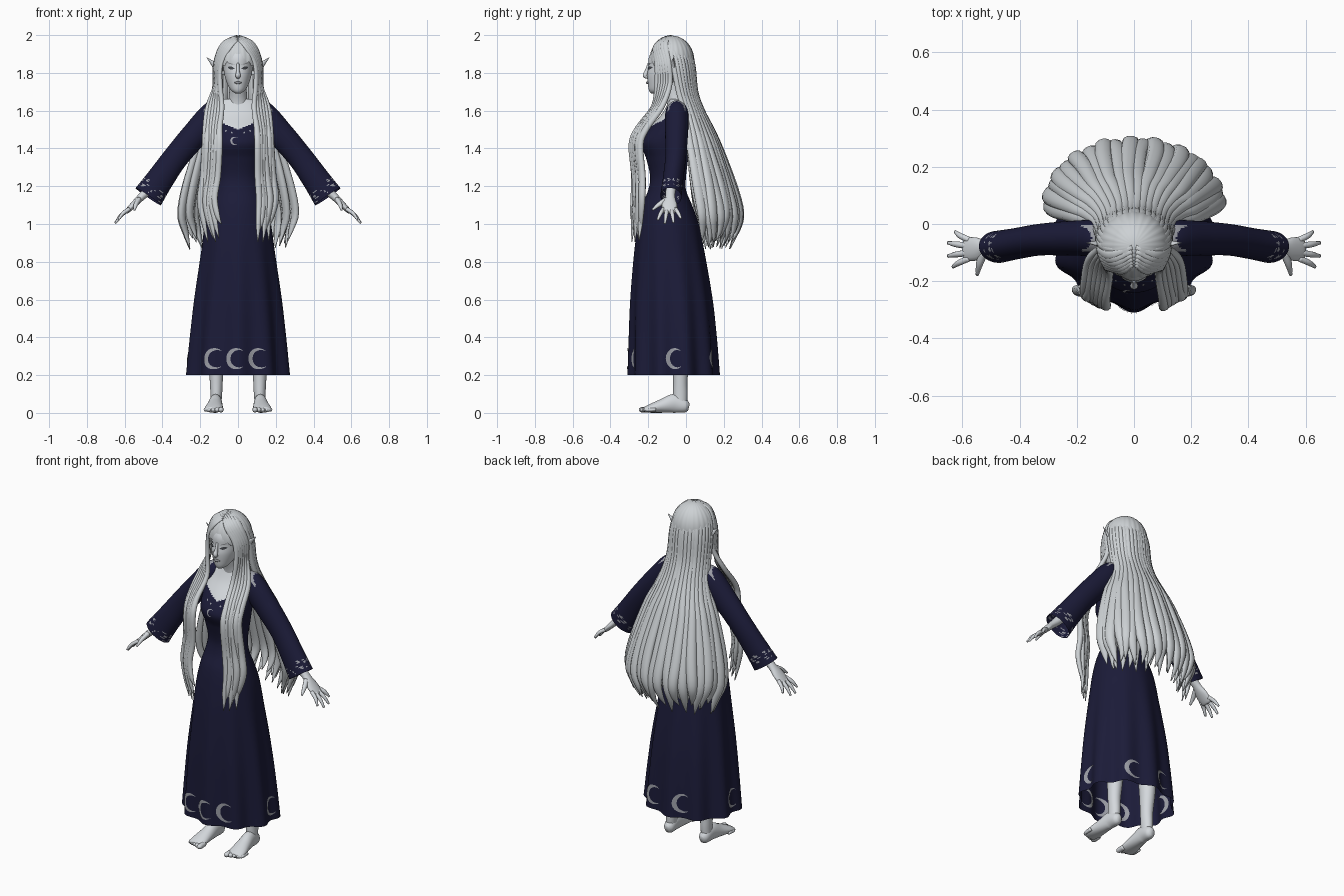
import bpy, bmesh, math, random
from mathutils import Vector

if "Cube" in bpy.data.objects:
    bpy.data.objects.remove(bpy.data.objects["Cube"])
random.seed(4)
sin, cos, pi = math.sin, math.cos, math.pi

def material(name, r, g, b):
    m = bpy.data.materials.new(name)
    m.diffuse_color = (r, g, b, 1)
    m.use_nodes = True
    m.node_tree.nodes["Principled BSDF"].inputs["Base Color"].default_value = m.diffuse_color
    return m

SKIN = material("pale_skin", .66, .69, .72)
HAIR = material("silver_hair", .61, .64, .66)
NAVY = material("navy_cloth", .011, .011, .04)
MOON = material("grey_embroidery", .33, .34, .38)
DARK = material("dark_eye", .06, .065, .075)
LIP = material("grey_lip", .3, .31, .33)

def interp(rows, k):
    """Smooth interpolation of rows (key, values...) sorted by key."""
    i = max(0, min(len(rows) - 2, sum(r[0] <= k for r in rows) - 1))
    a, b = rows[i], rows[i + 1]
    p, n = rows[max(i - 1, 0)], rows[min(i + 2, len(rows) - 1)]
    h = b[0] - a[0]
    t = max(0, min(1, (k - a[0]) / h))
    out = []
    for c in range(1, len(a)):
        ma = (b[c] - p[c]) / (b[0] - p[0]) * h
        mb = (n[c] - a[c]) / (n[0] - a[0]) * h
        out.append((2*t**3 - 3*t*t + 1) * a[c] + (t**3 - 2*t*t + t) * ma
                   + (3*t*t - 2*t**3) * b[c] + (t**3 - t*t) * mb)
    return out

def loft(name, rings, mats, caps=(True, True), closed=True, drop=None, rule=None):
    """Skin a list of point rings; drop removes faces, rule picks a material."""
    bm = bmesh.new()
    vs = [[bm.verts.new(p) for p in r] for r in rings]
    n = len(rings[0])
    for i in range(len(rings) - 1):
        for j in range(n if closed else n - 1):
            k = (j + 1) % n
            bm.faces.new((vs[i][j], vs[i][k], vs[i + 1][k], vs[i + 1][j]))
    for end, cap in ((0, caps[0]), (-1, caps[1])):
        if cap and closed:
            bm.faces.new(vs[end])
    bmesh.ops.recalc_face_normals(bm, faces=bm.faces)
    if drop:
        gone = [f for f in bm.faces if drop(f.calc_center_median())]
        bmesh.ops.delete(bm, geom=gone, context='FACES')
    for f in bm.faces:
        f.smooth = True
        if rule:
            f.material_index = rule(f.calc_center_median(), f.normal)
    me = bpy.data.meshes.new(name)
    bm.to_mesh(me)
    bm.free()
    for m in mats:
        me.materials.append(m)
    ob = bpy.data.objects.new(name, me)
    bpy.context.collection.objects.link(ob)
    return ob

def sweep(name, pts, mats, hint, sides=10, steps=5, s=1, **kw):
    """Tube along (x, y, z, half width, half depth); hint gives the depth direction."""
    rows = [(i, *p) for i, p in enumerate(pts)]
    n = (len(pts) - 1) * steps
    path = [interp(rows, i / steps) for i in range(n + 1)]
    rings = []
    for i, p in enumerate(path):
        c = Vector(p[:3])
        tan = (Vector(path[min(i + 1, n)][:3]) - Vector(path[max(i - 1, 0)][:3])).normalized()
        side = tan.cross(Vector(hint(c) if callable(hint) else hint)).normalized()
        up = side.cross(tan)
        ring = [c + side * cos(2*pi*j/sides) * p[3] + up * sin(2*pi*j/sides) * p[4] for j in range(sides)]
        rings.append([(v.x * s, v.y, v.z) for v in ring])
    return loft(name, rings, mats, **kw)

# Rings as (height, centre y, half width, half depth)
GOWN = [(.2, -.065, .272, .232), (.4, -.07, .255, .224), (.6, -.077, .234, .212), (.85, -.088, .198, .184),
        (1.0, -.093, .175, .16), (1.1, -.1, .15, .132), (1.18, -.1, .125, .1), (1.25, -.095, .115, .095),
        (1.35, -.1, .13, .112), (1.43, -.11, .145, .13), (1.5, -.09, .15, .11), (1.58, -.055, .15, .075),
        (1.63, -.045, .125, .055), (1.665, -.045, .075, .042)]
HEAD = [(1.692, -.165, .015, .02), (1.705, -.155, .035, .04), (1.74, -.13, .056, .072), (1.79, -.11, .072, .096),
        (1.83, -.1, .077, .1), (1.88, -.095, .078, .102), (1.92, -.09, .065, .085), (1.96, -.08, .04, .05)]

def surface(table, a, z, lift=0):
    cy, rx, ry = interp(table, z)
    if table is GOWN and z < 1.05:          # skirt folds deepen toward the hem
        k = 1 + .055 * ((1.05 - z) / .85) * cos(10 * a)
        rx, ry = rx * k, ry * k
    return ((rx + lift) * sin(a), cy - (ry + lift) * cos(a), z)

def plate(name, table, a0, rad, z0, pairs, mat, lift=.004):
    """Thin strip of (u, v) pairs laid on a lofted surface."""
    rows = []
    for p, q in pairs:
        rows.append([surface(table, a0 + (p[0]*(1-t) + q[0]*t) / rad, z0 + p[1]*(1-t) + q[1]*t, lift)
                     for t in (0, .5, 1)])
    loft(name, rows, [mat], closed=False)

def crescent(R):
    out = []
    for i in range(25):
        a = math.radians(45 + 270 * i / 24)
        r = R * (1 - .46 * sin(pi * i / 24))
        out.append(((R * cos(a), R * sin(a)), (r * cos(a), r * sin(a))))
    return out

def lens(w, h, x=0, tilt=0):
    return [((x + w*t, tilt*t + h*cos(pi*t/2)), (x + w*t, tilt*t - h*cos(pi*t/2)))
            for t in [i / 5 - 1 for i in range(11)]]

# Gown, with a V neckline showing the chest
zs = [.2 + i * .0125 for i in range(88)] + [1.3 + i * .00625 for i in range(59)]
loft("gown", [[surface(GOWN, 2*pi*j/120, z) for j in range(120)] for z in zs], [NAVY, SKIN], caps=(False, True),
     rule=lambda c, n: int(c.z > 1.5 + .4 * abs(c.x) and abs(c.x) < .125 and c.y < 0))
for deg in (-28, -2, 24, 92, 154, 197, 270):
    for lift in (.004, -.004):              # the stitching shows on the inside too
        plate("hem_moon", GOWN, math.radians(deg), .27, .287, crescent(.056), MOON, lift)
plate("chest_moon", GOWN, -.12, .14, 1.44, crescent(.022), MOON)
for x in (-.06, -.03, .03, .06):
    plate("neck_bead", GOWN, 0, .14, 1.475 + .3 * abs(x), lens(.005, .005, x), MOON)

# Head, neck and face
loft("head", [[surface(HEAD, 2*pi*j/40, 1.692 + i*.268/30) for j in range(40)] for i in range(31)], [SKIN])
sweep("neck", [(0, -.045, 1.6, .065, .05), (0, -.06, 1.67, .048, .045), (0, -.09, 1.76, .046, .046)],
      [SKIN], (0, -1, 0), sides=24)
sweep("nose", [(0, -.195, 1.85, .007, .008), (0, -.207, 1.81, .009, .011), (0, -.216, 1.786, .014, .013),
               (0, -.2, 1.773, .008, .006)], [SKIN], (0, -1, 0), sides=12)
sweep("mouth", [(-.02, -.196, 1.748, .002, .003), (0, -.206, 1.748, .008, .006), (.02, -.196, 1.748, .002, .003)],
      [LIP], (0, -1, 0))
for s in (1, -1):
    plate("eye", HEAD, 0, .07, 1.826, lens(.019, .008, s * .034, s * .003), DARK)
    plate("brow", HEAD, 0, .07, 1.849, lens(.021, .003, s * .035, s * .006), LIP)
    sweep("ear", [(.09, -.08, 1.805, .01, .008), (.115, -.07, 1.83, .018, .009), (.138, -.068, 1.855, .012, .006),
                  (.166, -.066, 1.882, .001, .001)], [SKIN], (.6, -.8, 0), s=s)

# Sleeves, flared and open, with stitched cuffs and shoulder crescents
def sleeve_rule(c, n):
    x = abs(c.x)
    d, e = math.hypot(x - .165, c.y + .05), math.hypot(x - .19, c.y + .05)
    if n.z > .2 and c.z > 1.55 and d < .048 and e > .042:
        return 1
    near = x * .64 - c.z * .77
    return int(-.65 < near < -.595 and sin(c.y * 260) + sin(near * 420) + sin(c.z * 210) > 1.0)

ARM = (.77, 0, .64)
for s in (1, -1):
    sweep("sleeve", [(.09, -.045, 1.59, .045, .05), (.128, -.048, 1.58, .062, .072), (.23, -.05, 1.47, .06, .07),
                     (.33, -.055, 1.352, .055, .067), (.408, -.068, 1.243, .054, .072), (.475, -.08, 1.145, .056, .081)],
          [NAVY, MOON], ARM, sides=64, steps=22, s=s, caps=(True, False), rule=sleeve_rule)
    # Arm and hand
    sweep("forearm_palm", [(.36, -.06, 1.31, .035, .035), (.47, -.08, 1.185, .027, .025),
                           (.515, -.083, 1.14, .026, .02), (.55, -.087, 1.105, .04, .017),
                           (.585, -.088, 1.07, .04, .013), (.595, -.088, 1.06, .03, .008)],
          [SKIN], ARM, sides=16, s=s)
    for y0, tip in ((-.12, (.633, -.15, 1.022)), (-.1, (.65, -.112, 1.003)),
                    (-.077, (.65, -.066, 1.007)), (-.056, (.625, -.027, 1.03))):
        root = (.575, y0, 1.08)
        mid = [(a + b) / 2 + d for a, b, d in zip(root, tip, (.006, 0, .004))]
        sweep("finger", [(*root, .011, .011), (*mid, .0105, .01), (*tip, .006, .005)], [SKIN], ARM, s=s)
    sweep("thumb", [(.525, -.1, 1.13, .016, .014), (.54, -.14, 1.105, .013, .012), (.548, -.178, 1.075, .006, .005)],
          [SKIN], ARM, s=s)

# Legs and bare feet
for s in (1, -1):
    sweep("leg", [(.115, -.04, .55, .055, .06), (.115, -.025, .33, .045, .05), (.115, -.03, .18, .035, .038),
                  (.115, -.03, .1, .031, .038), (.117, -.03, .04, .028, .035)], [SKIN], (0, 1, 0), sides=20, s=s)
    sweep("foot", [(.115, .015, .03, .015, .02), (.116, -.005, .035, .03, .035), (.118, -.06, .05, .034, .05),
                   (.122, -.12, .038, .041, .038), (.128, -.185, .024, .049, .024), (.13, -.222, .016, .044, .014)],
          [SKIN], (0, 0, 1), sides=20, s=s)
    for i in range(5):
        x, y, r = .09 + i * .0205, -.236 + .008 * i, .0145 - .0013 * i
        sweep("toe", [(x, y + .045, .018, r, r), (x, y, .016, r, r), (x, y - .012, .012, r*.4, r*.4)],
              [SKIN], (0, 0, 1), sides=8, s=s)

# Hair cap with combed grooves, opened over the face
CAP, CAP_R = Vector((0, -.075, 1.862)), Vector((.122, .118, .135))
cap = []
for i in range(33):
    th = .03 + 2.1 * i / 32
    row = []
    for j in range(96):
        a = 2*pi*j/96
        r = sin(th) * (1 + .012 * cos(24 * a))
        row.append(CAP + CAP_R * Vector((r * sin(a), -r * cos(a), cos(th))))
    cap.append(row)
loft("hair_cap", cap, [HAIR], caps=(True, False),
     drop=lambda c: c.y < -.09 and c.z < 1.9 - .8 * abs(c.x))

def outward(c):
    return c - Vector((0, -.08, min(c.z, 1.85)))

def on_cap(x, y, z):
    """Snap a point to the hair cap surface."""
    d = Vector((x, y, z)) - CAP
    return CAP + d / Vector((d.x / CAP_R.x, d.y / CAP_R.y, d.z / CAP_R.z)).length

# Long back hair: (height, half width, side y, back y, lock half width, lock depth)
FLOW = [(1.985, .025, -.09, -.06, .008, .006), (1.945, .085, -.09, .0, .013, .01), (1.85, .12, -.07, .037, .015, .012),
        (1.7, .123, -.04, .052, .017, .014), (1.6, .135, -.01, .085, .019, .016), (1.5, .17, .01, .135, .022, .017),
        (1.4, .215, .025, .178, .026, .019), (1.2, .275, .05, .25, .031, .021), (1.05, .3, .07, .288, .029, .019),
        (.95, .28, .085, .275, .019, .012), (.86, .26, .09, .24, .002, .002)]
for layer, (count, scale) in enumerate(((20, 1), (15, .86))):
    for j in range(count):
        phi = math.radians(-88 + 176 * j / (count - 1))
        wave, end = random.uniform(0, 6), random.uniform(0, .08)
        jit = random.uniform(.002, .011) * (1 if j % 2 else -1)
        pts = []
        for i, (z, X, Y0, Yb, w, t) in enumerate(FLOW):
            k = max(0, (i - 3) / 7)
            f = (1 + (scale - 1) * min(1, k * 2)) * (1 + 3 * jit * k) * (.98 if layer and i < 4 else 1)
            ph = phi + .06 * k * sin(wave + i * 1.3)
            pts.append((X * f * sin(ph), Y0 + (Yb * f - Y0) * cos(ph), z + end * k**4, w, t))
        sweep("back_lock", pts, [HAIR], outward, sides=10, steps=4)

# Front locks falling from the parting over the chest
FRONT = [(.006, -.115, 1.985, .008, .004), (.062, -.14, 1.945, .016, .008), (.112, -.127, 1.85, .016, .01),
         (.107, -.12, 1.74, .014, .012), (.123, -.15, 1.62, .015, .013), (.136, -.23, 1.51, .018, .015),
         (.14, -.266, 1.42, .02, .016), (.147, -.252, 1.25, .02, .016), (.157, -.252, 1.12, .02, .015),
         (.142, -.258, 1.0, .015, .011), (.132, -.26, .9, .002, .002)]
for s in (1, -1):
    for j in range(6):
        u = j / 2.5 - 1
        wave, end = random.uniform(0, 6), random.uniform(0, .1)
        pts = []
        for i, (x, y, z, w, t) in enumerate(FRONT):
            k = max(0, (i - 4) / 6)
            dx = u * (.012 if i < 4 else .037) * (0 if i == 0 else 1) + .01 * k * sin(wave + i * 1.4)
            dy = u * (.034 if i < 4 else .022) + .006 * k * sin(wave + i)
            p = (x + dx, y + dy, z + end * k**4)
            pts.append((*(on_cap(*p) if i < 3 else p), w, t))
        sweep("front_lock", pts, [HAIR], outward, sides=10, steps=4, s=s)
